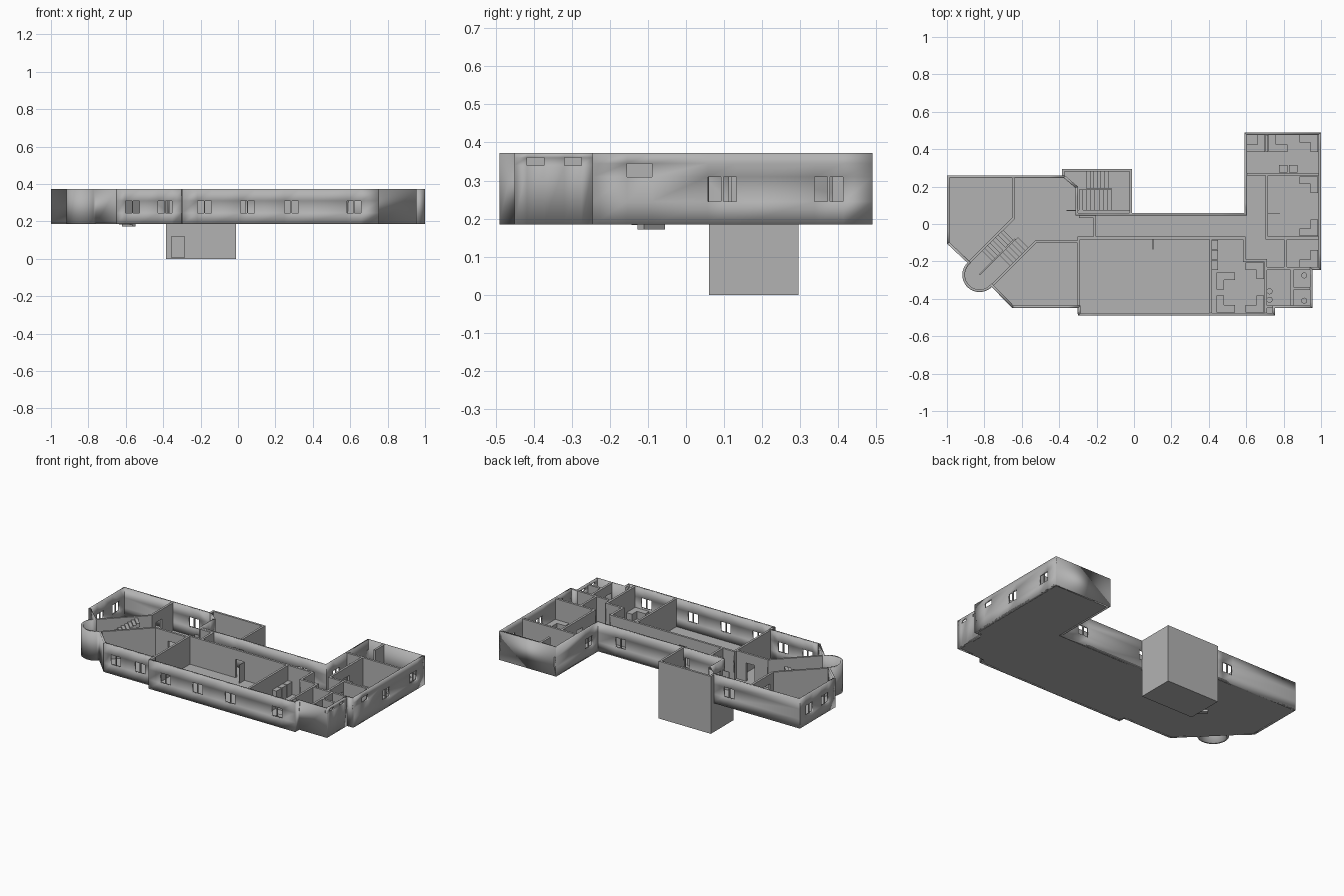
import bpy, bmesh, math
from mathutils import Vector, Matrix

if "Cube" in bpy.data.objects:
    bpy.data.objects.remove(bpy.data.objects["Cube"], do_unlink=True)

FLOOR, TOP, THICK = 0.185, 0.372, 0.014
DOOR_TOP = 0.31

grey = bpy.data.materials.new("plain_grey")
grey.use_nodes = True
grey.diffuse_color = (0.45, 0.45, 0.45, 1)
grey.node_tree.nodes["Principled BSDF"].inputs["Base Color"].default_value = (0.45, 0.45, 0.45, 1)


def finish(name, bm, solid=None):
    mesh = bpy.data.meshes.new(name)
    bm.to_mesh(mesh)
    bm.free()
    mesh.materials.append(grey)
    ob = bpy.data.objects.new(name, mesh)
    bpy.context.collection.objects.link(ob)
    if solid is not None:
        mod = ob.modifiers.new("thickness", 'SOLIDIFY')
        mod.thickness = THICK
        mod.offset = solid
        mod.use_even_offset = True
    return ob


def box(bm, x0, x1, y0, y1, z0, z1, frame=Matrix()):
    size = Matrix.Diagonal((x1 - x0, y1 - y0, z1 - z0, 1))
    place = Matrix.Translation(((x0 + x1) / 2, (y0 + y1) / 2, (z0 + z1) / 2))
    bmesh.ops.create_cube(bm, size=1, matrix=frame @ place @ size)


def slab(bm, outline, z0, z1):
    face = bm.faces.new([bm.verts.new((x, y, z0)) for x, y in outline])
    geom = bmesh.ops.extrude_face_region(bm, geom=[face], use_keep_orig=True)["geom"]
    bmesh.ops.translate(bm, vec=(0, 0, z1 - z0),
                        verts=[g for g in geom if isinstance(g, bmesh.types.BMVert)])
    bmesh.ops.recalc_face_normals(bm, faces=bm.faces)


# Openings: x, y, width, bottom, top
windows = [(x, y, 0.075, 0.245, 0.31) for x, y in (
    (-0.565, -0.45), (-0.39, -0.45), (-0.18, -0.49), (0.05, -0.49), (0.285, -0.49), (0.62, -0.49),
    (1, 0.095), (1, 0.375), (-1, 0.16), (-1, 0.0), (-0.49, 0.26),
    (-0.03, 0.06), (0.43, 0.06), (0.59, 0.15))]
vents = [(0.955, -0.395, 0.045, 0.34, 0.36), (0.955, -0.297, 0.045, 0.34, 0.36),
         (1, -0.122, 0.065, 0.31, 0.345)]
doors = [(x, y, 0.06, FLOOR - 0.01, DOOR_TOP) for x, y in (
    (0.07, -0.075), (-0.30, 0.115), (-0.21, -0.01), (-0.645, 0.1), (-0.4, -0.095),
    (0.71, 0.09), (0.65, 0.265), (0.65, -0.195), (0.81, -0.12), (0.845, -0.29), (0.845, -0.4))]
doors.append((-0.32, 0.06, 0.07, -0.01, 0.12))
openings = windows + vents + doors
mullions = bmesh.new()


def wall(bm, path, z0=FLOOR, z1=TOP):
    """Sheet along a path, with the openings that lie on it left out."""
    cache = {}

    def vert(p, z):
        key = (round(p.x, 4), round(p.y, 4), round(z, 4))
        if key not in cache:
            cache[key] = bm.verts.new(key)
        return cache[key]

    for a, b in zip(path, path[1:]):
        a, b = Vector(a), Vector(b)
        length = (b - a).length
        d = (b - a) / length
        ss, zs, holes = {0, length}, {z0, z1}, []
        for x, y, w, lo, hi in openings:
            rel = Vector((x, y)) - a
            s = rel.dot(d)
            off = abs(rel.x * d.y - rel.y * d.x)
            if off < 0.004 and 0 < s < length and lo < z1 and hi > z0:
                h = (max(s - w / 2, 0), min(s + w / 2, length), max(lo, z0), min(hi, z1))
                holes.append(h)
                ss |= set(h[:2])
                zs |= set(h[2:])
                if (x, y, w, lo, hi) in windows:
                    turn = Matrix.Translation((x, y, 0)) @ Matrix.Rotation(math.atan2(d.y, d.x), 4, 'Z')
                    box(mullions, -0.003, 0.003, 0.003, 0.011, lo, hi, turn)
        ss, zs = sorted(ss), sorted(zs)
        for s0, s1 in zip(ss, ss[1:]):
            for h0, h1 in zip(zs, zs[1:]):
                sm, hm = (s0 + s1) / 2, (h0 + h1) / 2
                if not any(h[0] < sm < h[1] and h[2] < hm < h[3] for h in holes):
                    p, q = a + d * s0, a + d * s1
                    bm.faces.new((vert(p, h0), vert(q, h0), vert(q, h1), vert(p, h1)))


# Outer wall, with the round stair tower
TX, TY, TR = -0.826, -0.272, 0.092
arc = [(TX + TR * math.cos(math.radians(t)), TY + TR * math.sin(math.radians(t)))
       for t in range(135, 316, 10)]
west = [(-1, 0.26), (-1, -0.105)]
rest = [(-0.65, -0.45), (-0.30, -0.45), (-0.30, -0.49), (0.755, -0.49), (0.755, -0.45),
        (0.955, -0.45), (0.955, -0.245), (1, -0.245), (1, 0.49), (0.59, 0.49), (0.59, 0.06),
        (-0.30, 0.06), (-0.30, 0.20), (-0.37, 0.26)]
bm = bmesh.new()
wall(bm, west + arc + rest + west[:1])
outer = finish("outer_wall", bm, -1)
bpy.context.view_layer.objects.active = outer
outer.select_set(True)
bpy.ops.object.shade_smooth_by_angle(angle=math.radians(25))
outer.select_set(False)

# Main floor, open under the tower
bm = bmesh.new()
slab(bm, west + [arc[0], arc[-1]] + rest, FLOOR, FLOOR + 0.006)
finish("main_floor", bm)

# Interior partitions
bm = bmesh.new()
for path in (
        [(-0.645, 0.255), (-0.645, 0.03), (-0.887, -0.21)],
        [(-0.30, -0.095), (-0.525, -0.095), (-0.763, -0.333)],
        [(-0.295, -0.48), (-0.295, -0.075), (0.59, -0.075), (0.59, -0.195), (0.705, -0.195), (0.705, -0.485)],
        [(0.41, -0.075), (0.41, -0.485)],
        [(-0.21, 0.055), (-0.21, -0.075)], [(-0.295, 0.04), (-0.21, 0.04)],
        [(0.595, 0.265), (0.995, 0.265)],
        [(0.71, 0.265), (0.71, -0.075), (0.995, -0.075)],
        [(0.81, -0.075), (0.81, -0.24)],
        [(0.705, -0.238), (0.99, -0.238)],
        [(0.845, -0.238), (0.845, -0.445)], [(0.845, -0.345), (0.95, -0.345)],
        [(0.705, -0.443), (0.76, -0.443)],
        [(0.71, 0.485), (0.71, 0.385)]):
    wall(bm, path)
finish("partition_walls", bm, 0)

# Lower stair block
bm = bmesh.new()
X0, X1, Y0, Y1 = -0.385, -0.01, 0.06, 0.295
wall(bm, [(X0, Y0), (X1, Y0), (X1, Y1), (X0, Y1), (X0, Y0)], 0, FLOOR)
finish("stair_block_lower_wall", bm, -1)
bm = bmesh.new()
wall(bm, [(X1, Y0), (X1, Y1), (X0, Y1), (X0, 0.25)])
finish("stair_block_upper_wall", bm, -1)
bm = bmesh.new()
box(bm, X0, X1, Y0, Y1, 0, 0.006)
finish("stair_block_floor", bm)
finish("window_mullions", mullions)


def flight(bm, u0, u1, v0, v1, z0, z1, frame=Matrix(), n=8):
    """Steps from u0 at height z0 to u1 at height z1."""
    for i in range(n):
        a, b = u0 + (u1 - u0) * i / n, u0 + (u1 - u0) * (i + 1) / n
        z = z0 + (z1 - z0) * (i + 1) / n
        box(bm, min(a, b), max(a, b), v0, v1, max(z - 0.025, 0.002), z, frame)


# Stairs down into the block
MID = FLOOR / 2
bm = bmesh.new()
flight(bm, -0.275, -0.12, 0.19, Y1 - THICK, 0, MID)
flight(bm, -0.12, -0.295, 0.07, 0.185, MID, FLOOR)
box(bm, -0.12, X1 - THICK, 0.07, Y1 - THICK, MID - 0.015, MID)
finish("block_stairs", bm)

# Stairs up around the tower
HALF = (FLOOR + TOP) / 2
diagonal = Matrix.Translation((TX, TY, 0)) @ Matrix.Rotation(math.radians(45), 4, 'Z')
bm = bmesh.new()
flight(bm, 0.31, 0.13, -0.082, -0.004, FLOOR, HALF, diagonal)
flight(bm, 0.10, 0.26, 0.004, 0.082, HALF, TOP - 0.01, diagonal)
box(bm, 0, 0.27, -0.004, 0.004, FLOOR, HALF + 0.05, diagonal)
box(bm, 0, 0.13, -0.082, 0.082, HALF - 0.012, HALF, diagonal)
finish("tower_stairs", bm)
bm = bmesh.new()
slab(bm, [(TX + (x - TX) * 0.92, TY + (y - TY) * 0.92) for x, y in arc], HALF - 0.012, HALF)
finish("tower_landing", bm)

# Open door leaves
bm = bmesh.new()
for x0, x1, y0, y1 in ((0.1, 0.104, -0.135, -0.08), (-0.36, -0.305, 0.07, 0.074), (0.715, 0.78, 0.055, 0.059)):
    box(bm, x0, x1, y0, y1, FLOOR, DOOR_TOP)
finish("door_leaves", bm)

# Corner desks: corner position and arm directions
bm = bmesh.new()
for x, y, sx, sy in ((0.44, -0.472, 1, 1), (0.695, -0.472, -1, 1), (0.695, -0.205, -1, -1), (0.44, -0.26, 1, -1),
                     (0.70, 0.385, -1, 1), (0.72, 0.385, 1, 1), (0.985, 0.475, -1, -1),
                     (0.985, 0.255, -1, -1), (0.985, -0.065, -1, 1), (0.985, -0.23, -1, 1)):
    outline = [(0, 0), (0.1, 0), (0.1, 0.04), (0.04, 0.04), (0.04, 0.09), (0, 0.09)]
    slab(bm, [(x + sx * u, y + sy * v) for u, v in outline], FLOOR, FLOOR + 0.055)
finish("corner_desks", bm)

# Cupboards
bm = bmesh.new()
for i in range(3):
    box(bm, 0.418, 0.448, -0.135 - i * 0.055, -0.085 - i * 0.055, FLOOR, FLOOR + 0.09)
for x in (0.775, 0.83):
    box(bm, x, x + 0.045, 0.275, 0.315, FLOOR, FLOOR + 0.06)
finish("cupboards", bm)

# Washroom bowls and basins
bm = bmesh.new()
for x, y, h in ((0.91, -0.275, 0.03), (0.91, -0.41, 0.03), (0.725, -0.36, 0.06), (0.725, -0.405, 0.06)):
    bmesh.ops.create_cone(bm, cap_ends=True, segments=16, radius1=0.01, radius2=0.016, depth=h,
                          matrix=Matrix.Translation((x, y, FLOOR + h / 2)))
finish("washroom_fittings", bm)
